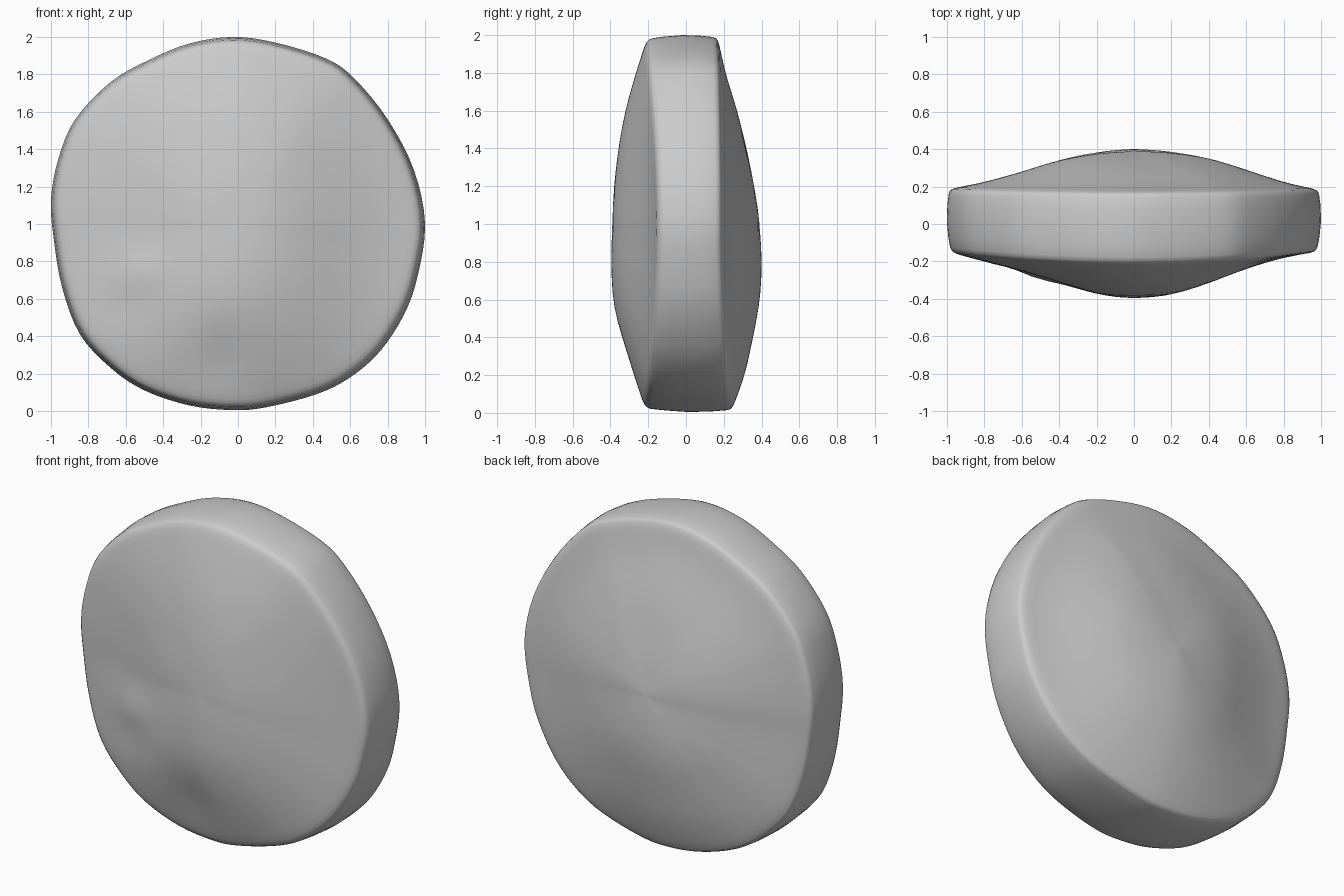
import bpy, bmesh, math
from mathutils import Vector

if "Cube" in bpy.data.objects:
    bpy.data.objects.remove(bpy.data.objects["Cube"])


def catmull(a, b, c, d, t):
    return 0.5 * (2*b + (c - a)*t + (2*a - 5*b + 4*c - d)*t*t + (3*b - a - 3*c + d)*t**3)


# Front-view outline, clockwise from the top
outline = [(-.03, 2), (.2, 1.97), (.47, 1.885), (.62, 1.78), (.80, 1.56), (.94, 1.29),
           (1, 1), (.96, .72), (.89, .52), (.76, .32), (.6, .18), (.42, .09),
           (.15, .02), (-.03, .005), (-.26, .03), (-.5, .11), (-.68, .23), (-.845, .41),
           (-.94, .66), (-.985, .92), (-1, 1.13), (-.96, 1.35), (-.87, 1.56), (-.68, 1.76),
           (-.47, 1.88), (-.26, 1.965)]
pts = [Vector((x, z - 1)) for x, z in outline]
STEPS = 4
rim = [catmull(pts[i-1], pts[i], pts[(i+1) % len(pts)], pts[(i+2) % len(pts)], k / STEPS)
       for i in range(len(pts)) for k in range(STEPS)]

# Half thickness from centre to edge, along right / up / left / down
RADII = [0, .2, .4, .6, .8, 1]
front = [(.39, .375, .315, .24, .18, .145), (.39, .38, .357, .32, .265, .20),
         (.39, .37, .31, .25, .20, .145), (.39, .395, .385, .345, .285, .21)]
back = [(.388, .38, .35, .29, .225, .18), (.388, .36, .32, .27, .21, .165),
        (.388, .375, .34, .28, .225, .185), (.388, .40, .39, .355, .31, .24)]


def profile(values, opposite, r):
    i = min(int(r * 5), 4)
    ext = [opposite[1]] + list(values) + [2*values[-1] - values[-2]]
    return catmull(ext[i], ext[i+1], ext[i+2], ext[i+3], r * 5 - i)


def thickness(face, p, r):
    d = p.normalized()
    h = 0 if d.x > 0 else 2
    v = 1 if d.y > 0 else 3
    return (profile(face[h], face[2-h], r) * d.x**2
            + profile(face[v], face[4-v], r) * d.y**2)


def bump(x, z, cx, cz, size, height):
    return height * math.exp(-((x - cx)**2 + (z - cz)**2) / size**2)


def front_y(p, r):
    x, z = p.x * r, p.y * r + 1
    t = thickness(front, p, r)
    t += bump(x, z, -.52, .74, .1, .015) + bump(x, z, -.62, .55, .12, -.012)
    t += bump(x, z, -.1, .27, .17, -.02)
    return -t


bm = bmesh.new()
rings = []


def add_ring(scale, depth):
    rings.append([bm.verts.new((p.x * scale, depth(p), p.y * scale + 1)) for p in rim])


# Domed front, rounded rim and domed back
radii = [.04, .12, .2, .28, .36, .44, .52, .6, .68, .76, .84, .9, .94]
for r in radii:
    add_ring(r, lambda p: front_y(p, r))
for r, inset in [(.962, .004), (.975, .016), (.983, .035)]:
    add_ring(r, lambda p: front_y(p, .96) + inset)
for r, t in [(.992, .25), (1, .5), (.997, .75)]:
    add_ring(r, lambda p: front_y(p, .96)*(1-t) + thickness(back, p, .97)*t)
for r, inset in [(.99, .03), (.983, .012), (.97, .003)]:
    add_ring(r, lambda p: thickness(back, p, .97) - inset)
for r in reversed(radii):
    add_ring(r, lambda p: thickness(back, p, r))

n = len(rim)
for a, b in zip(rings, rings[1:]):
    for i in range(n):
        j = (i + 1) % n
        bm.faces.new((a[i], a[j], b[j], b[i]))
for ring, y in [(rings[0], -.39), (rings[-1], .388)]:
    centre = bm.verts.new((0, y, 1))
    for i in range(n):
        bm.faces.new((ring[i], ring[(i + 1) % n], centre))
bmesh.ops.recalc_face_normals(bm, faces=bm.faces)

mesh = bpy.data.meshes.new("stone_disc")
bm.to_mesh(mesh)
bm.free()
mesh.shade_smooth()
bpy.context.collection.objects.link(bpy.data.objects.new("stone_disc", mesh))
